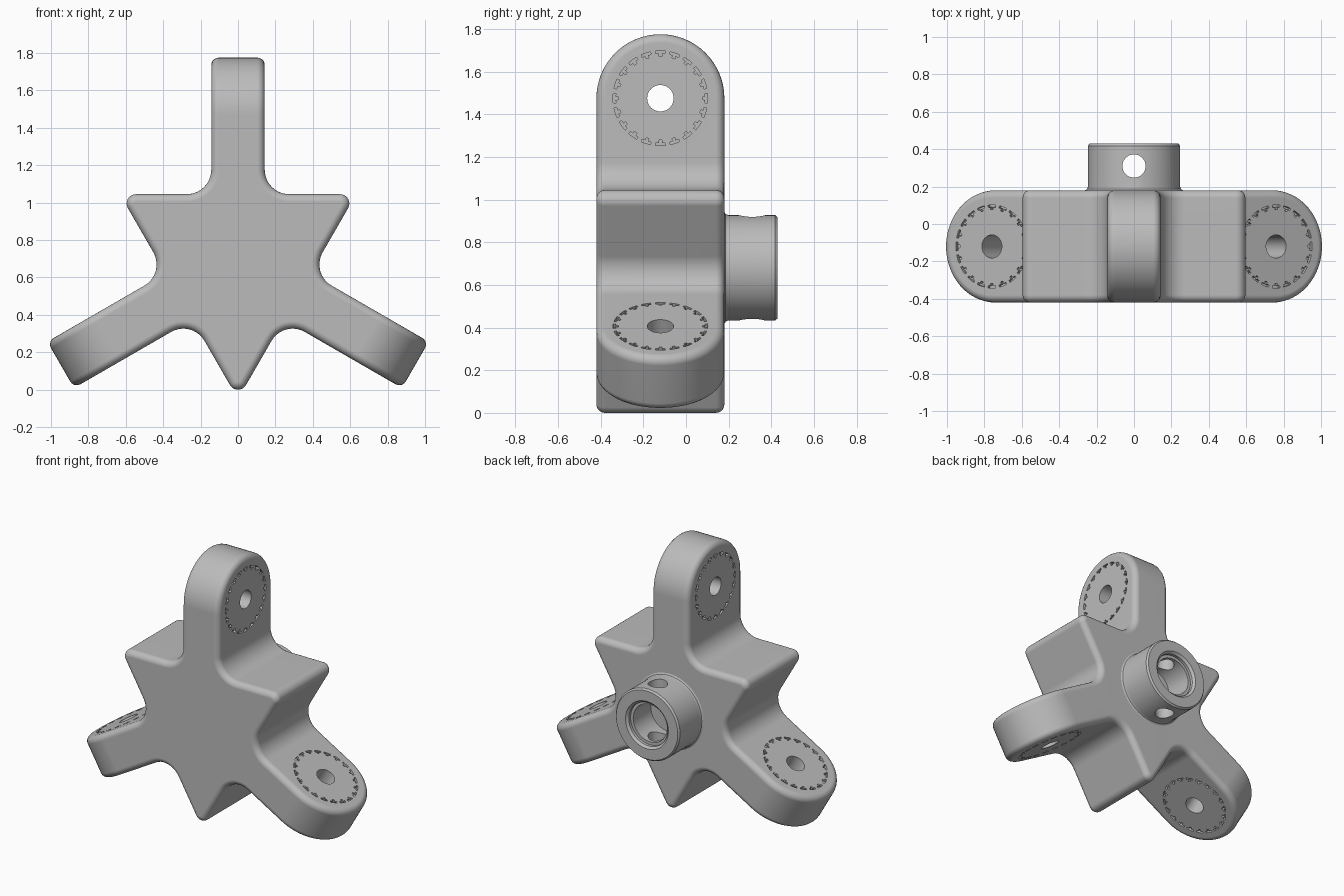
import bpy, bmesh
from math import sin, cos, pi, radians
from mathutils import Vector

if "Cube" in bpy.data.objects:
    bpy.data.objects.remove(bpy.data.objects["Cube"])

HUB_Z, MID_Y, HALF = 0.68, -0.12, 0.30     # hub height, body middle, half thickness
W, PIVOT = 0.143, 0.795                    # arm half width, pivot distance from hub
FLAT, FILLET, NOSE = 0.365, 0.13, 0.05     # hub flat distance, inner and outer radii
ARMS = [radians(120 * k) for k in range(3)]

grey = bpy.data.materials.new("plain grey")
grey.use_nodes = True
grey.diffuse_color = (0.5, 0.5, 0.5, 1)
grey.node_tree.nodes["Principled BSDF"].inputs["Base Color"].default_value = (0.5, 0.5, 0.5, 1)


def arc(cx, cy, r, a, b, n):
    angles = [radians(a + (b - a) * i / n) for i in range(n + 1)]
    return [(cx + r * cos(t), cy + r * sin(t)) for t in angles]


def place(angle, v, u, y):
    """Arm coordinates (across, outward, depth) to model space."""
    return Vector((v * cos(angle) + u * sin(angle), y, HUB_Z - v * sin(angle) + u * cos(angle)))


def add_prism(bm, first, second):
    a = [bm.verts.new(p) for p in first]
    b = [bm.verts.new(p) for p in second]
    bm.faces.new(a)
    bm.faces.new(b[::-1])
    for i in range(len(a)):
        j = (i + 1) % len(a)
        bm.faces.new((a[i], b[i], b[j], a[j]))


def make_object(name, bm):
    bmesh.ops.recalc_face_normals(bm, faces=bm.faces[:])
    mesh = bpy.data.meshes.new(name)
    bm.to_mesh(mesh)
    bm.free()
    obj = bpy.data.objects.new(name, mesh)
    bpy.context.collection.objects.link(obj)
    mesh.materials.append(grey)
    return obj


def apply_modifier(obj, kind, **settings):
    mod = obj.modifiers.new(kind.title(), kind)
    for key, value in settings.items():
        setattr(mod, key, value)
    bpy.ops.object.select_all(action='DESELECT')
    obj.select_set(True)
    bpy.context.view_layer.objects.active = obj
    bpy.ops.object.modifier_apply(modifier=mod.name)


def cut(obj, cutter):
    cutter.hide_render = True
    apply_modifier(obj, 'BOOLEAN', operation='DIFFERENCE', solver='EXACT', object=cutter)
    bpy.data.objects.remove(cutter)


def finish(obj):
    bpy.ops.object.select_all(action='DESELECT')
    obj.select_set(True)
    bpy.context.view_layer.objects.active = obj
    bpy.ops.object.shade_smooth_by_angle(angle=radians(30))
    apply_modifier(obj, 'WEIGHTED_NORMAL', keep_sharp=True)


# Three-armed body: star outline with rounded arm ends
bm = bmesh.new()
outline, tips = [], []
for a in ARMS:
    left = arc(-W - FILLET, FLAT + FILLET, FILLET, 270, 360, 10)
    right = arc(W + FILLET, FLAT + FILLET, FILLET, 180, 270, 10)
    corner_x, corner_u = FLAT * 3 ** 0.5 - NOSE * 3 ** 0.5, FLAT - NOSE
    nose = arc(corner_x, corner_u, NOSE, 90, -30, 8)
    tips.append(len(outline) + len(left))
    outline += [(a, v, u) for v, u in left + [(-W, PIVOT), (W, PIVOT)] + right + nose]
front = [bm.verts.new(place(*p, MID_Y - HALF)) for p in outline]
back = [bm.verts.new(place(*p, MID_Y + HALF)) for p in outline]
bm.faces.new(front)
bm.faces.new(back[::-1])
for i in range(len(front)):
    j = (i + 1) % len(front)
    if i not in tips:
        bm.faces.new((front[i], back[i], back[j], front[j]))
        continue
    curve = arc(MID_Y, PIVOT, HALF, 180, 0, 32)[1:-1]
    angle = outline[i][0]
    side_a = [front[i]] + [bm.verts.new(place(angle, -W, u, y)) for y, u in curve] + [back[i]]
    side_b = [front[j]] + [bm.verts.new(place(angle, W, u, y)) for y, u in curve] + [back[j]]
    bm.faces.new(side_a)
    bm.faces.new(side_b[::-1])
    for k in range(len(side_a) - 1):
        bm.faces.new((side_a[k], side_b[k], side_b[k + 1], side_a[k + 1]))
body = make_object("three_arm_body", bm)
apply_modifier(body, 'BEVEL', width=0.04, segments=5, limit_method='ANGLE',
               angle_limit=radians(40), use_clamp_overlap=False)

# Pivot holes and rings of small T-shaped slots on both sides of each arm
bm = bmesh.new()
for a in ARMS:
    hole = arc(MID_Y, PIVOT, 0.062, 0, 360, 32)[:-1]
    add_prism(bm, [place(a, -0.3, u, y) for y, u in hole], [place(a, 0.3, u, y) for y, u in hole])
    for side in (-1, 1):
        for k in range(20):
            t = 18 * k
            slot = (arc(MID_Y, PIVOT, 0.222, t - 6, t + 6, 4) + arc(MID_Y, PIVOT, 0.21, t + 6, t + 2, 1)
                    + arc(MID_Y, PIVOT, 0.197, t + 2, t - 2, 1) + arc(MID_Y, PIVOT, 0.21, t - 2, t - 6, 1))
            add_prism(bm, [place(a, side * (W - 0.02), u, y) for y, u in slot],
                      [place(a, side * (W + 0.02), u, y) for y, u in slot])
cut(body, make_object("arm_cutter", bm))
finish(body)

# Rear socket: turned collar with a stepped bore
profile = [(0, 0.15), (0.262, 0.15), (0.262, 0.18), (0.252, 0.186), (0.247, 0.198), (0.247, 0.418),
           (0.237, 0.43), (0.165, 0.43), (0.15, 0.415), (0.15, 0.395), (0.13, 0.395), (0.13, 0.2), (0, 0.2)]
bm = bmesh.new()
verts = [bm.verts.new((r, y, HUB_Z)) for r, y in profile]
edges = [bm.edges.new(pair) for pair in zip(verts, verts[1:])]
bmesh.ops.spin(bm, geom=verts + edges, cent=(0, 0, HUB_Z), axis=(0, 1, 0), angle=2 * pi, steps=64)
bmesh.ops.remove_doubles(bm, verts=bm.verts[:], dist=0.0005)
socket = make_object("rear_socket", bm)

# Cross hole through the socket
bm = bmesh.new()
ring = arc(0, 0.31, 0.062, 0, 360, 32)[:-1]
add_prism(bm, [(x, y, HUB_Z - 0.4) for x, y in ring], [(x, y, HUB_Z + 0.4) for x, y in ring])
cut(socket, make_object("cross_hole_cutter", bm))
finish(socket)
